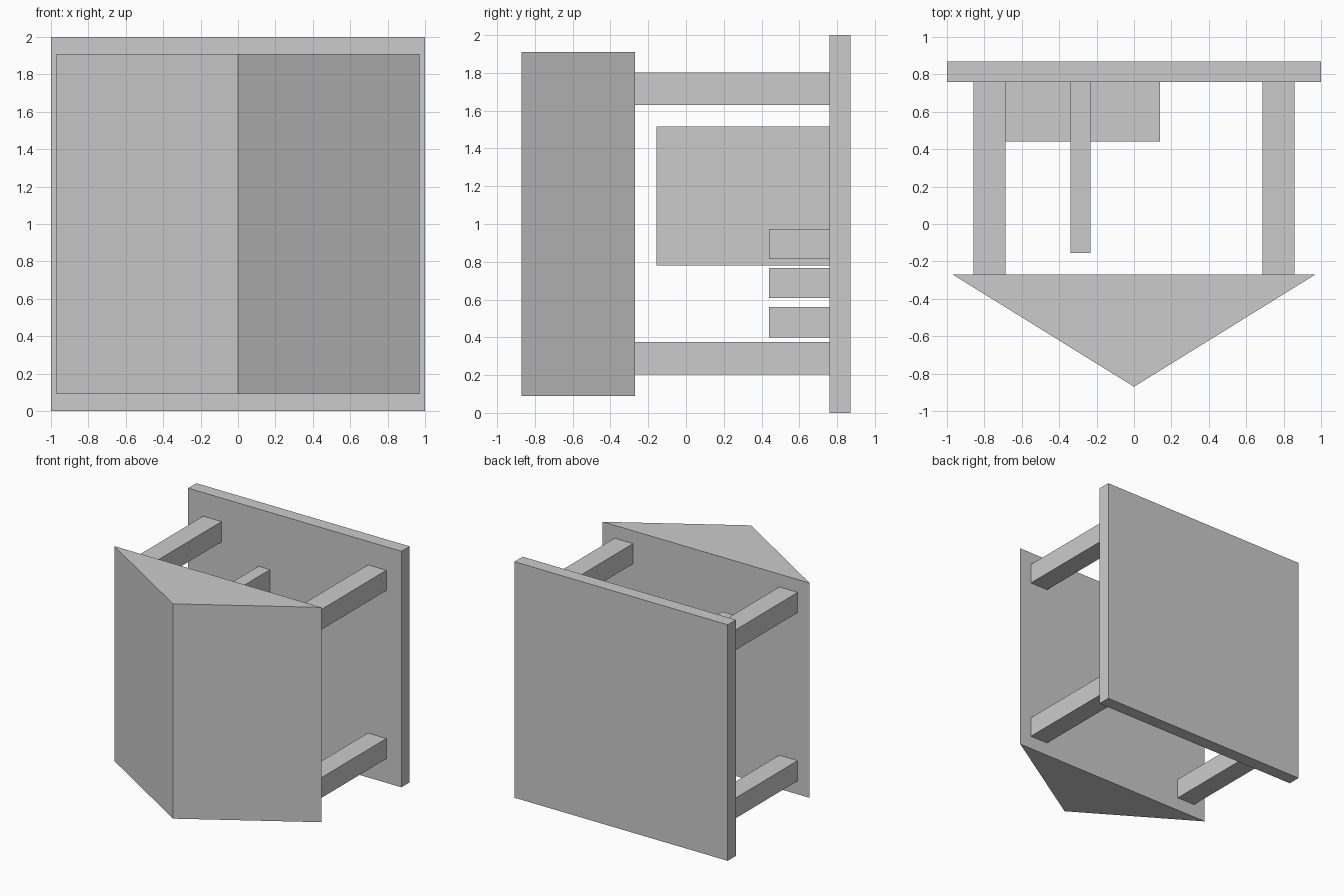
import bpy
import bmesh

cube = bpy.data.objects.get("Cube")
if cube:
    bpy.data.objects.remove(cube, do_unlink=True)

GREY = (0.6, 0.6, 0.6, 1)
grey = bpy.data.materials.new("plain grey")
grey.use_nodes = True
grey.diffuse_color = GREY
grey.node_tree.nodes["Principled BSDF"].inputs["Base Color"].default_value = GREY


def prism(name, outline, bottom, top):
    """Extrude a flat outline upward between two heights."""
    bm = bmesh.new()
    face = bm.faces.new([bm.verts.new((x, y, bottom)) for x, y in outline])
    extruded = bmesh.ops.extrude_face_region(bm, geom=[face])["geom"]
    verts = [v for v in extruded if isinstance(v, bmesh.types.BMVert)]
    bmesh.ops.translate(bm, verts=verts, vec=(0, 0, top - bottom))
    bmesh.ops.recalc_face_normals(bm, faces=bm.faces)
    mesh = bpy.data.meshes.new(name)
    bm.to_mesh(mesh)
    bm.free()
    mesh.materials.append(grey)
    obj = bpy.data.objects.new(name, mesh)
    bpy.context.collection.objects.link(obj)
    return obj


def box(name, x0, x1, y0, y1, z0, z1):
    return prism(name, [(x0, y0), (x1, y0), (x1, y1), (x0, y1)], z0, z1)


PLATE_FRONT = 0.76
WEDGE_BACK = -0.27

# Back plate and pointed front
box("back_plate", -1, 1, PLATE_FRONT, 0.87, 0, 2)
prism("front_wedge", [(-0.97, WEDGE_BACK), (0, -0.87), (0.97, WEDGE_BACK)], 0.09, 1.91)

# Four struts joining the plate and the wedge
for side, x in (("right", -0.772), ("left", 0.772)):
    for level, z in (("lower", 0.29), ("upper", 1.715)):
        box(f"{side}_{level}_strut", x - 0.086, x + 0.086,
            WEDGE_BACK, PLATE_FRONT, z - 0.086, z + 0.086)

# Upright fin on the inside of the plate
box("fin", -0.34, -0.232, -0.155, PLATE_FRONT, 0.78, 1.515)

# Three stacked shelves
for i in range(3):
    z = 0.4 + i * 0.207
    box(f"shelf_{i + 1}", -0.71, 0.14, 0.44, PLATE_FRONT, z, z + 0.16)
